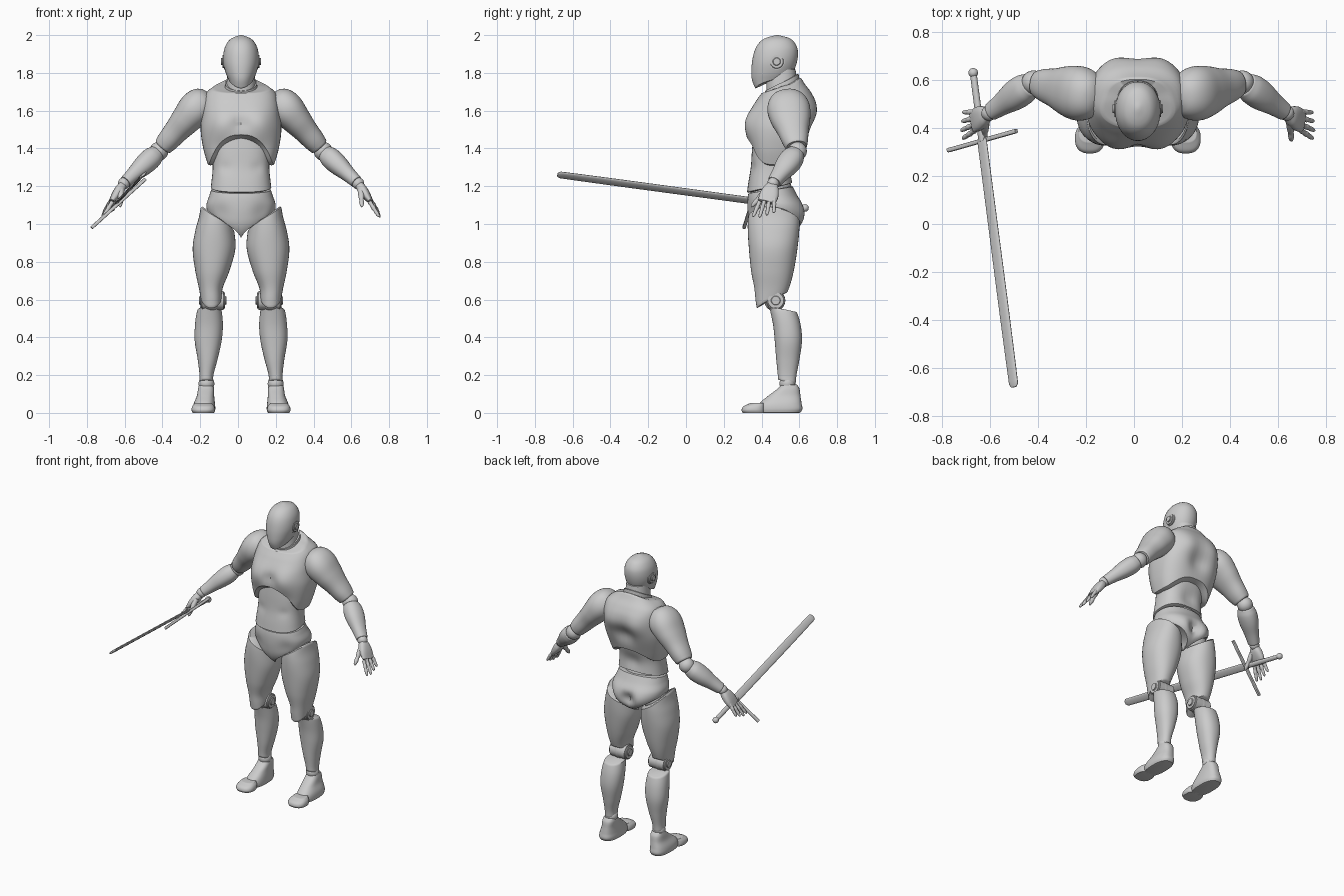
import bpy, bmesh, math
from mathutils import Matrix, Vector

if "Cube" in bpy.data.objects:
    bpy.data.objects.remove(bpy.data.objects["Cube"])

grey = bpy.data.materials.new("plain grey")
grey.use_nodes = True
grey.diffuse_color = (0.6, 0.6, 0.6, 1)
grey.node_tree.nodes["Principled BSDF"].inputs["Base Color"].default_value = (0.6, 0.6, 0.6, 1)

AXIS = Matrix.Translation((0.016, 0, 0))    # body centre line


def finish(name, bm):
    bmesh.ops.recalc_face_normals(bm, faces=bm.faces)
    mesh = bpy.data.meshes.new(name)
    bm.to_mesh(mesh)
    bm.free()
    mesh.materials.append(grey)
    ob = bpy.data.objects.new(name, mesh)
    bpy.context.collection.objects.link(ob)
    bpy.ops.object.select_all(action='DESELECT')
    ob.select_set(True)
    bpy.context.view_layer.objects.active = ob
    bpy.ops.object.shade_smooth_by_angle(angle=math.radians(40))


def sample(prof, z):
    """Smooth interpolation of profile rows at height z."""
    z = min(max(z, prof[0][0]), prof[-1][0])
    i = max(k for k in range(len(prof) - 1) if prof[k][0] <= z)
    a, b = prof[i], prof[i + 1]
    p, q = prof[max(i - 1, 0)], prof[min(i + 2, len(prof) - 1)]
    h = b[0] - a[0]
    t = (z - a[0]) / h
    out = []
    for k in range(1, len(a)):
        ma = (b[k] - p[k]) / (b[0] - p[0]) * h
        mb = (q[k] - a[k]) / (q[0] - a[0]) * h
        out.append((2*t**3 - 3*t*t + 1) * a[k] + (t**3 - 2*t*t + t) * ma
                   + (3*t*t - 2*t**3) * b[k] + (t**3 - t*t) * mb)
    return out


def loft(name, prof, M=AXIS, low=None, high=None, n=2.2, push=(), sides=40, rows=30):
    """Rows are (z, centre x, half width, front y, back y); low and high trim the ends."""
    low = low or (lambda c, s: prof[0][0])
    high = high or (lambda c, s: prof[-1][0])
    bm = bmesh.new()
    steps = [(0, .93), (.012, 1)] + [(i / rows, 1) for i in range(1, rows)] + [(.988, 1), (1, .93)]
    rings = []
    for t, k in steps:
        ring = []
        for j in range(sides):
            a = math.tau * j / sides
            c, s = math.cos(a), math.sin(a)
            z = low(c, s) * (1 - t) + high(c, s) * t
            cx, hw, yf, yb = sample(prof, z)
            x = cx + k * hw * math.copysign(abs(c) ** (2 / n), c)
            y = (yf + yb) / 2 + k * (yb - yf) / 2 * math.copysign(abs(s) ** (2 / n), s)
            for px, py, pz, r, d in push:
                y += d * math.exp(-((abs(x) - px)**2 + (y - py)**2 + (z - pz)**2) / r**2)
            ring.append(bm.verts.new(M @ Vector((x, y, z))))
        rings.append(ring)
    for r0, r1 in zip(rings, rings[1:]):
        for j in range(sides):
            k = (j + 1) % sides
            bm.faces.new((r0[j], r0[k], r1[k], r1[j]))
    for ring in (rings[0], rings[-1]):
        mid = bm.verts.new(sum((v.co for v in ring), Vector()) / sides)
        for j in range(sides):
            bm.faces.new((ring[j], ring[(j + 1) % sides], mid))
    finish(name, bm)


def frame(a, b, ref):
    """Local z runs from a to b, local y follows ref."""
    z = (Vector(b) - Vector(a)).normalized()
    y = Vector(ref)
    y = (y - z * y.dot(z)).normalized()
    m = Matrix((y.cross(z), y, z)).transposed().to_4x4()
    return Matrix.Translation(a) @ m


def limb(name, a, b, stations, M, ref=(0, 1, 0), **options):
    """Stations are (distance along, half thickness, half depth)."""
    loft(name, [(t, 0, w, -d, d) for t, w, d in stations], M @ frame(a, b, ref), **options)


def ball(name, p, r, M=AXIS):
    bm = bmesh.new()
    bmesh.ops.create_uvsphere(bm, u_segments=24, v_segments=14, radius=r,
                              matrix=M @ Matrix.Translation(p))
    finish(name, bm)


def disc(name, p, r, depth, M):
    bm = bmesh.new()
    bmesh.ops.create_cone(bm, cap_ends=True, segments=28, radius1=r, radius2=r, depth=depth,
                          matrix=M @ Matrix.Translation(p) @ Matrix.Rotation(math.pi / 2, 4, 'Y'))
    rims = [e for e in bm.edges if any(len(f.verts) > 4 for f in e.link_faces)]
    bmesh.ops.bevel(bm, geom=rims, offset=.008, segments=3, affect='EDGES')
    finish(name, bm)


# Head and neck
loft("head", [(1.715, 0, .042, .368, .44), (1.76, 0, .064, .35, .53), (1.8, 0, .081, .346, .565),
              (1.86, 0, .094, .35, .588), (1.92, 0, .09, .364, .592), (1.96, 0, .073, .388, .575),
              (1.985, 0, .047, .422, .545), (2.0, 0, .006, .475, .49)],
     low=lambda c, s: 1.755 + .037 * s, n=2.1)
loft("neck", [(1.6, 0, .08, .43, .6), (1.72, 0, .078, .425, .59), (1.82, 0, .07, .43, .58)])
loft("neck_collar", [(1.66, 0, .088, .42, .6), (1.72, 0, .087, .418, .602), (1.81, 0, .078, .42, .595)],
     low=lambda c, s: 1.72 + .04 * s, high=lambda c, s: 1.75 + .045 * s, rows=6)

# Torso
loft("chest", [(1.25, 0, .15, .36, .57), (1.32, 0, .177, .345, .6), (1.4, 0, .2, .33, .63),
               (1.5, 0, .214, .325, .668), (1.58, 0, .207, .335, .688), (1.65, 0, .198, .37, .683),
               (1.7, 0, .18, .405, .66), (1.74, 0, .13, .43, .63), (1.79, 0, .085, .45, .6)],
     low=lambda c, s: 1.31 + (.16 if s < 0 else .08) * abs(s) ** 3,
     high=lambda c, s: 1.735 + .04 * s, n=2.6, sides=64, rows=40,
     push=((.1, .34, 1.53, .075, -.022), (0, .33, 1.53, .035, .012), (0, .69, 1.5, .07, -.035),
           (.1, .68, 1.6, .07, .012), (.1, .36, 1.4, .05, .01)))
loft("abdomen", [(1.16, 0, .165, .322, .575), (1.22, 0, .157, .33, .565), (1.3, 0, .15, .343, .565),
                 (1.4, 0, .155, .35, .59), (1.5, 0, .145, .36, .6)],
     low=lambda c, s: 1.19 + .025 * s, n=2.5,
     push=((0, .57, 1.28, .05, -.015), (.09, .34, 1.3, .03, .008)))
ball("waist_joint", (0, .45, 1.18), .11)
loft("pelvis", [(.925, 0, .035, .385, .5), (.96, 0, .085, .355, .575), (1.0, 0, .135, .337, .615),
                (1.05, 0, .172, .328, .628), (1.1, 0, .183, .325, .62), (1.15, 0, .168, .328, .59),
                (1.2, 0, .152, .34, .565)],
     low=lambda c, s: .925 + .14 * abs(c), high=lambda c, s: 1.182 + .018 * s, n=2.3, sides=56,
     push=((0, .63, 1.04, .045, -.04), (.08, .61, 1.04, .06, .012), (.11, .34, 1.06, .05, .012)))

for side, sign in (("left", 1), ("right", -1)):
    M = AXIS @ Matrix.Diagonal((sign, 1, 1, 1))
    disc(side + "_ear_disc", (.086, .48, 1.86), .042, .022, M)
    disc(side + "_ear_button", (.094, .48, 1.86), .026, .022, M)

    # Leg
    loft(side + "_thigh", [(.55, .157, .045, .375, .46), (.6, .158, .054, .368, .515),
                           (.66, .16, .063, .362, .545), (.75, .152, .09, .345, .57),
                           (.87, .143, .113, .333, .59), (.97, .139, .102, .327, .6),
                           (1.04, .137, .085, .33, .6), (1.1, .142, .07, .345, .585)],
         M, low=lambda c, s: .595 + .04 * s, high=lambda c, s: 1.03 + .06 * c - .015 * s)
    ball(side + "_hip_joint", (.11, .47, 1.03), .085, M)
    ball(side + "_knee_joint", (.157, .47, .595), .056, M)
    disc(side + "_knee_disc", (.15, .475, .595), .05, .13, M)
    disc(side + "_knee_button", (.15, .475, .595), .03, .145, M)
    loft(side + "_calf", [(.15, .185, .037, .488, .58), (.2, .183, .037, .486, .585),
                          (.28, .177, .052, .478, .6), (.38, .174, .071, .47, .614),
                          (.46, .17, .074, .462, .608), (.53, .168, .067, .448, .588),
                          (.58, .165, .055, .435, .56)],
         M, low=lambda c, s: .165 - .01 * s, high=lambda c, s: .55 - .015 * s)
    ball(side + "_ankle_joint", (.183, .537, .155), .042, M)
    loft(side + "_foot", [(0, .195, .054, .385, .605), (.02, .195, .059, .38, .616),
                          (.05, .194, .056, .388, .612), (.09, .188, .046, .435, .606),
                          (.13, .185, .042, .487, .6), (.15, .185, .037, .505, .588)], M, n=2.6)
    loft(side + "_toe_cap", [(0, .2, .056, .3, .42), (.015, .2, .062, .294, .42),
                             (.035, .2, .058, .305, .42), (.052, .2, .045, .34, .42)], M, n=2.5)

    # Arm
    shoulder, elbow = (.228, .54, 1.625), (.435, .59, 1.385)
    wrist, palm_end = (.62, .462, 1.215), (.685, .428, 1.12)
    limb(side + "_upper_arm", shoulder, elbow,
         [(-.09, .005, .005), (-.08, .045, .055), (-.04, .08, .095), (.02, .092, .113), (.1, .08, .104),
          (.18, .066, .082), (.25, .058, .068), (.29, .05, .056)], M)
    ball(side + "_elbow_joint", elbow, .05, M)
    limb(side + "_forearm", elbow, wrist,
         [(.02, .046, .05), (.06, .056, .062), (.12, .054, .062), (.2, .041, .047), (.27, .033, .037)], M)
    ball(side + "_wrist_joint", wrist, .032, M)
    limb(side + "_palm", wrist, palm_end,
         [(.01, .022, .028), (.04, .026, .042), (.08, .023, .05), (.125, .013, .047)], M, n=2.6)

    # Fingers
    finger = [(0, .012, .012), (.03, .01, .01), (.04, .012, .012), (.065, .009, .009),
              (.075, .01, .01), (.1, .007, .007), (.108, .003, .003)]
    for i, name in enumerate(("index", "middle", "ring", "little")):
        k = i - 1.5
        root = Vector(palm_end) + Vector((-.004, .026 * k, .006 + .006 * k))
        tip = root + Vector((.056, -.02 + .012 * k, -.088))
        reach = 1 - .08 * abs(i - 1)
        limb(f"{side}_{name}_finger", root, tip, [(t * reach, w, d) for t, w, d in finger], M,
             sides=12, rows=16)
    limb(side + "_thumb", (.635, .425, 1.18), (.64, .345, 1.09),
         [(0, .018, .018), (.05, .015, .015), (.07, .011, .011), (.085, .013, .013),
          (.11, .009, .009), (.12, .003, .003)], M, sides=14, rows=16)

# Sword in the right hand
pommel, tip = Vector((-.67, .63, 1.085)), Vector((-.5, -.68, 1.262))
guard_a, guard_b = Vector((-.775, .307, .98)), Vector((-.49, .388, 1.238))
across = guard_b - guard_a
length = (tip - pommel).length
still = Matrix.Identity(4)
ball("sword_pommel", pommel, .02, still)
limb("sword_grip", pommel, tip, [(0, .013, .014), (.29, .013, .016)], still, across, sides=16, rows=4)
limb("sword_blade", pommel, tip, [(.28, .008, .025), (length - .015, .008, .024), (length, .006, .014)],
     still, across, n=2.4, sides=16, rows=40)
limb("sword_guard", guard_a, guard_b, [(0, .009, .009), (across.length, .009, .009)], still,
     tip - pommel, n=4, sides=16, rows=4)
